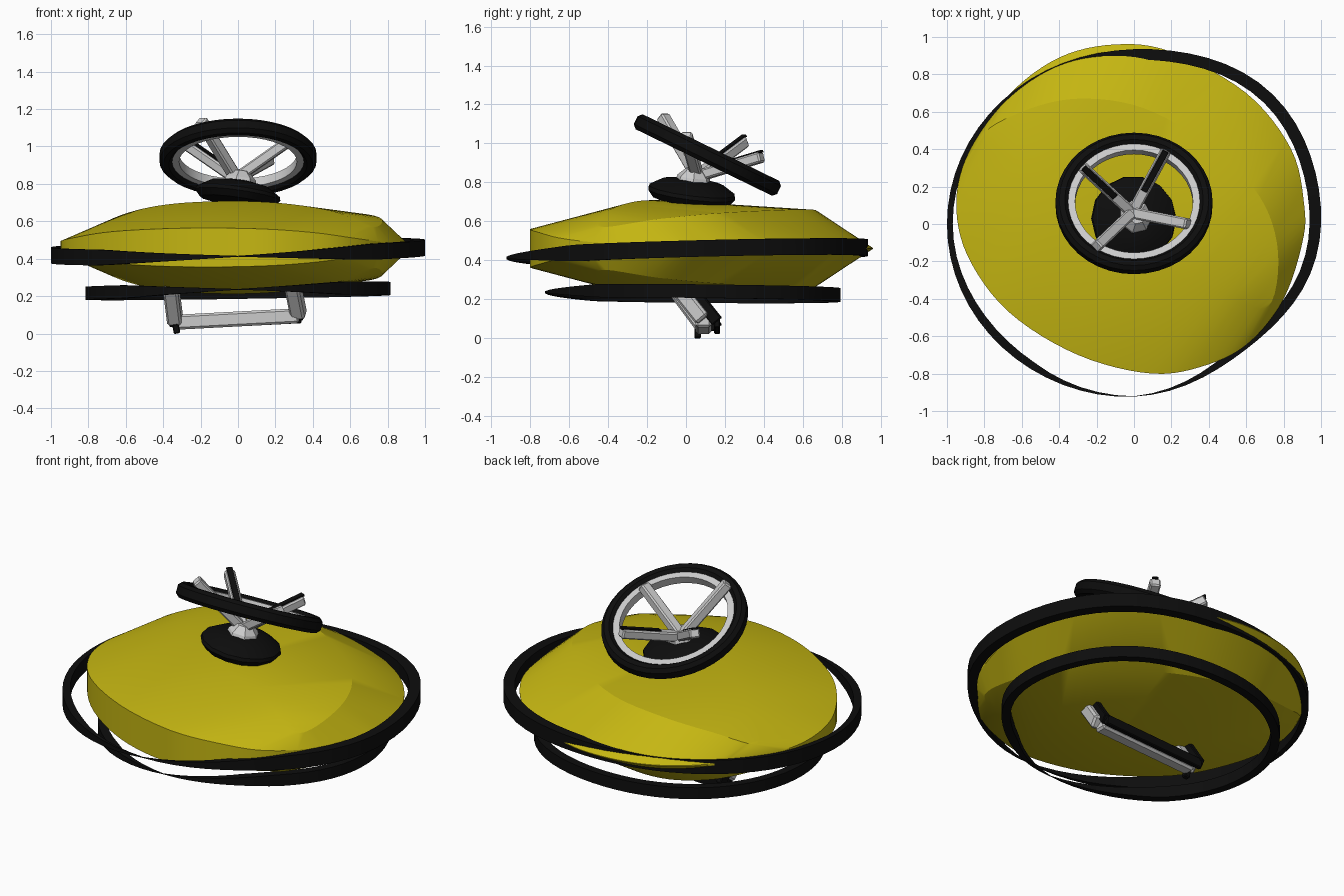
import bpy, bmesh
from math import sin, cos, pi, radians
from mathutils import Vector, Matrix

if "Cube" in bpy.data.objects:
    bpy.data.objects.remove(bpy.data.objects["Cube"])


def material(name, col):
    m = bpy.data.materials.new(name)
    m.diffuse_color = (*col, 1)
    m.use_nodes = True
    m.node_tree.nodes["Principled BSDF"].inputs["Base Color"].default_value = m.diffuse_color
    return m


YELLOW = material("yellow_shell", (0.56, 0.47, 0.006))
BLACK = material("black_rubber", (0.004, 0.004, 0.004))


def finish(bm, name, mat=None, angle=30, bevel=0):
    bmesh.ops.recalc_face_normals(bm, faces=bm.faces)
    me = bpy.data.meshes.new(name)
    bm.to_mesh(me)
    bm.free()
    ob = bpy.data.objects.new(name, me)
    bpy.context.collection.objects.link(ob)
    if mat:
        me.materials.append(mat)
    if bevel:
        b = ob.modifiers.new("Bevel", 'BEVEL')
        b.width, b.segments = bevel, 1
    bpy.ops.object.select_all(action='DESELECT')
    ob.select_set(True)
    bpy.context.view_layer.objects.active = ob
    if angle:
        bpy.ops.object.shade_smooth_by_angle(angle=radians(angle))
    return ob


def spline(pts, n=6):
    """Closed Catmull-Rom loop through the points."""
    P = [Vector(p) for p in pts]
    out = []
    for i in range(len(P)):
        a, b, c, d = (P[(i + k) % len(P)] for k in (-1, 0, 1, 2))
        for j in range(n):
            t = j / n
            out.append(0.5 * (2 * b + (c - a) * t + (2 * a - 5 * b + 4 * c - d) * t * t
                              + (3 * b - a - 3 * c + d) * t ** 3))
    return out


def band(name, rx, ry, width, height, centre, mat=None, matrix=Matrix(), n=64, bevel=0):
    """Closed rectangular hoop; width, height and centre are functions of the angle."""
    bm = bmesh.new()
    rings = []
    for i in range(n):
        t = 2 * pi * i / n
        w, h, c = width(t), height(t) / 2, centre(t)
        rings.append([bm.verts.new(matrix @ (c + Vector(((rx - d) * cos(t), (ry - d) * sin(t), z))))
                      for d, z in ((0, -h), (0, h), (w, h), (w, -h))])
    for i in range(n):
        a, b = rings[i], rings[(i + 1) % n]
        for k in range(4):
            bm.faces.new((a[k], b[k], b[(k + 1) % 4], a[(k + 1) % 4]))
    return finish(bm, name, mat, 40, bevel)


def beam(name, path, w, h, mat=None):
    """Boxy bar between two points."""
    a, b = (Vector(p) for p in path)
    d = (b - a).normalized()
    ref = Vector((0, 0, 1)) if abs(d.z) < 0.99 else Vector((0, 1, 0))
    side = d.cross(ref).normalized()
    up = side.cross(d)
    bm = bmesh.new()
    rings = [[bm.verts.new(p + side * (w / 2 * s) + up * (h / 2 * u))
              for s, u in ((-1, -1), (1, -1), (1, 1), (-1, 1))] for p in (a, b)]
    for k in range(4):
        m = (k + 1) % 4
        bm.faces.new((rings[0][k], rings[1][k], rings[1][m], rings[0][m]))
    bm.faces.new(rings[0])
    bm.faces.new(rings[1])
    return finish(bm, name, mat, 0, min(w, h) * 0.15)


# Shell: skewed rim loop and lens-shaped crown loop, mirrored about mid height
MID = 0.46
rim = [(0.1, -0.80, 0.56), (0.4, -0.75, 0.54), (0.62, -0.63, 0.51), (0.8, -0.4, 0.485),
       (0.9, -0.1, 0.475), (0.91, 0.1, 0.47), (0.84, 0.4, 0.465), (0.6, 0.7, 0.462),
       (0.2, 0.92, 0.462), (-0.1, 0.96, 0.462), (-0.4, 0.89, 0.462), (-0.67, 0.69, 0.465),
       (-0.88, 0.39, 0.475), (-0.95, 0.12, 0.49), (-0.89, -0.17, 0.51), (-0.67, -0.47, 0.545),
       (-0.3, -0.7, 0.563)]
crown = [(-0.81, 0.46, 0.54), (-0.62, 0.28, 0.635), (-0.38, 0.08, 0.69), (-0.05, -0.15, 0.708),
         (0.25, -0.29, 0.695), (0.52, -0.4, 0.65), (0.72, -0.44, 0.57), (0.77, -0.15, 0.61),
         (0.67, 0.15, 0.64), (0.4, 0.42, 0.655), (0.05, 0.62, 0.66), (-0.3, 0.67, 0.65),
         (-0.6, 0.6, 0.605)]
bm = bmesh.new()
for p in spline(rim) + spline(crown):
    bm.verts.new(p)
    bm.verts.new((p.x, p.y, 2 * MID - p.z))
bmesh.ops.convex_hull(bm, input=bm.verts)
loose = [v for v in bm.verts if not v.link_faces]
bmesh.ops.delete(bm, geom=loose, context='VERTS')
finish(bm, "shell", YELLOW, 26)


# Bumper hoops, tapering to a point at the front and skewed like the shell
def taper(t, span):
    d = abs((t + pi / 2 + pi) % (2 * pi) - pi)
    return 0.06 + 0.94 * min(1, d / span)


def bump(t, deg):
    return max(0, cos(t - radians(deg))) ** 8


def skew(t):
    return 0.05 * bump(t, 48) - 0.06 * bump(t, -50)


band("middle_bumper", 1.0, 0.93,
     lambda t: (0.045 + 0.02 * cos(t - 0.6) + 0.02 * bump(t, 220)) * taper(t, 0.6),
     lambda t: 0.085 * taper(t, 0.85),
     lambda t: Vector((skew(t) * cos(t), skew(t) * sin(t),
                       0.438 + 0.02 * cos(t) + 0.025 * sin(t))), BLACK)
band("lower_bumper", 0.815, 0.76,
     lambda t: 0.05 * taper(t, 0.6),
     lambda t: 0.07 * taper(t, 0.85),
     lambda t: Vector((0.8 * skew(t) * cos(t), 0.03 + 0.8 * skew(t) * sin(t),
                       0.228 + 0.013 * cos(t) - 0.008 * sin(t))), BLACK)

# Steering wheel: tilted rubber rim with a grey inner ring
tilt = Matrix.Translation((0, 0.11, 0.94)) @ Matrix.Rotation(radians(-26), 4, 'X')
origin = lambda t: Vector()
band("wheel_rim", 0.42, 0.41, lambda t: 0.07, lambda t: 0.085, origin, BLACK, tilt, 40, 0.02)
band("wheel_inner_ring", 0.355, 0.345, lambda t: 0.04, lambda t: 0.05, origin, None, tilt, 40)

# Spokes, two of them with dark strips on top
hub = Vector((-0.01, 0.06, 0.83))
for i, end in enumerate([(-0.20, -0.12, 1.14), (0.29, 0.0, 1.04),
                         (0.17, 0.39, 0.93), (-0.27, 0.30, 1.01)]):
    beam(f"spoke_{i + 1}", [hub, end], 0.06, 0.055)
    if i > 1:
        lift = Vector((0, 0, 0.03))
        beam(f"spoke_strip_{i + 1}", [hub.lerp(Vector(end), 0.35) + lift, Vector(end) + lift],
             0.035, 0.012, BLACK)


def stack(name, profile, n, matrix, mat=None, angle=30):
    """Low-poly turned shape from (radius, height) pairs."""
    bm = bmesh.new()
    rings = [[bm.verts.new(matrix @ Vector((r * cos(2 * pi * i / n), r * sin(2 * pi * i / n), z)))
              for i in range(n)] for r, z in profile]
    for a, b in zip(rings, rings[1:]):
        for i in range(n):
            bm.faces.new((a[i], a[(i + 1) % n], b[(i + 1) % n], b[i]))
    bm.faces.new(rings[0])
    bm.faces.new(rings[-1])
    finish(bm, name, mat, angle)


# Column: dark pad and grey hub
lean = (Matrix.Translation((0, 0.03, 0.75)) @ Matrix.Rotation(radians(8), 4, 'Y')
        @ Matrix.Rotation(radians(-7), 4, 'X'))
stack("column_pad", [(0.2, -0.045), (0.23, -0.01), (0.225, 0.01), (0.16, 0.05), (0.08, 0.065)],
      14, lean, BLACK)
stack("column_hub", [(0.1, 0.03), (0.085, 0.08), (0.045, 0.12)], 7, lean, None, 0)

# Foot handle under the shell with a rubber strip behind it
handle = [(-0.36, -0.06, 0.26), (-0.335, 0.09, 0.06), (0.325, 0.09, 0.095), (0.29, -0.05, 0.27)]
grip = [(x * 1.04, y + 0.07, max(z - 0.01, 0.045)) for x, y, z in handle]


def staple(name, pts, w, h, mat=None):
    for part, a, b in zip(("left", "cross", "right"), pts, pts[1:]):
        beam(f"{name}_{part}", [a, b], w, h, mat)


staple("foot_handle", handle, 0.08, 0.08)
staple("handle_strip", grip, 0.03, 0.06, BLACK)
beam("handle_foot", [(-0.335, 0.06, 0.05), (-0.325, 0.06, 0.0)], 0.035, 0.035, BLACK)
